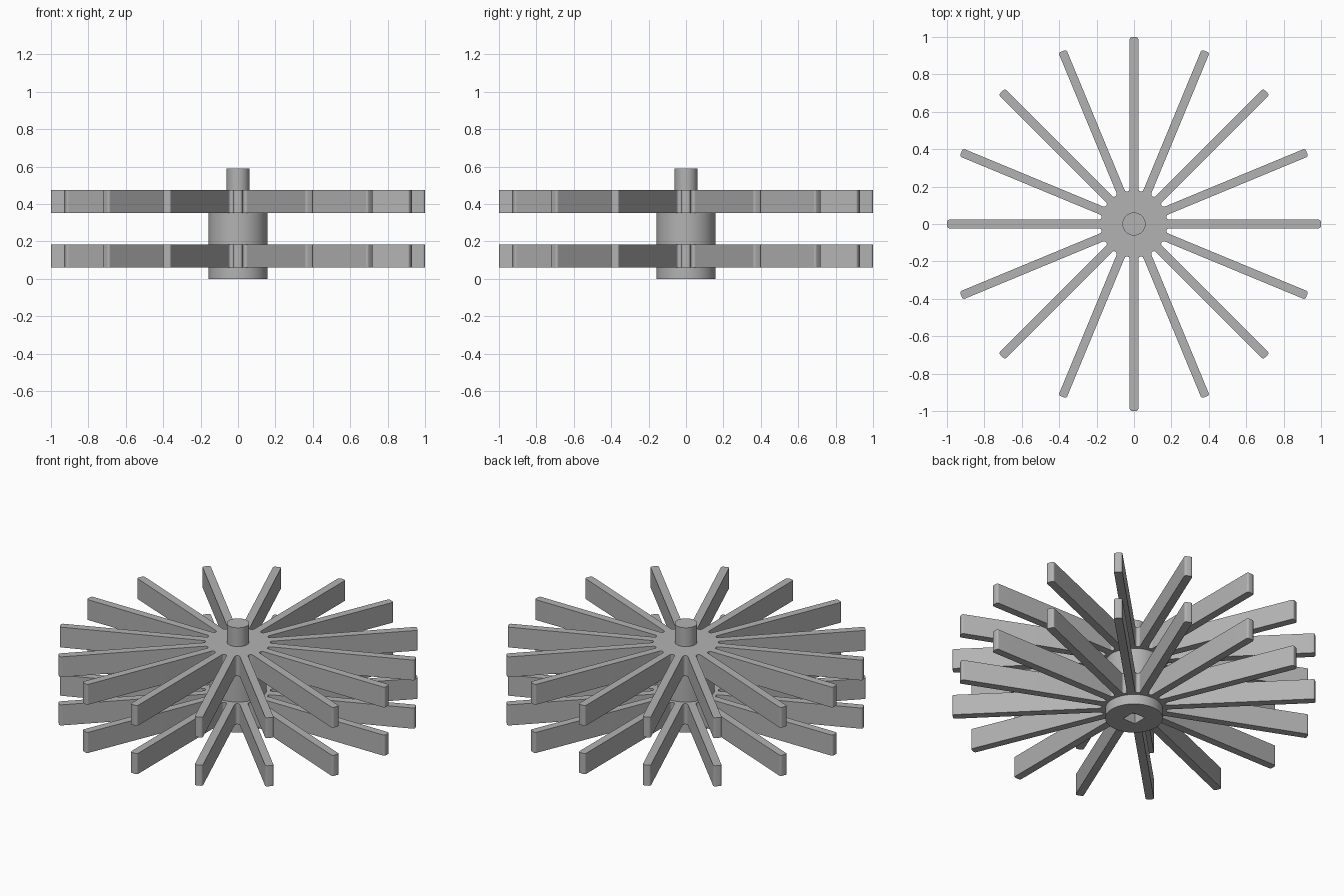
import bpy, bmesh
from math import pi, sin, cos, radians
from mathutils import Vector, Matrix

cube = bpy.data.objects.get("Cube")
if cube:
    bpy.data.objects.remove(cube, do_unlink=True)

GREY = (0.45, 0.45, 0.45, 1)
mat = bpy.data.materials.new("plain grey")
mat.use_nodes = True
mat.diffuse_color = GREY
mat.node_tree.nodes["Principled BSDF"].inputs["Base Color"].default_value = GREY

BLADES = 16
HALF_STEP = pi / BLADES
HALF_WIDTH = 0.023
TIP_ROUND = 0.012
VALLEY_ROUND = 0.0145
HUB_RADIUS = 0.158
PEG_RADIUS = 0.0615


def finish(name, bm):
    bmesh.ops.recalc_face_normals(bm, faces=bm.faces)
    mesh = bpy.data.meshes.new(name)
    bm.to_mesh(mesh)
    bm.free()
    mesh.materials.append(mat)
    obj = bpy.data.objects.new(name, mesh)
    bpy.context.collection.objects.link(obj)
    return obj


def smooth(obj):
    bpy.ops.object.select_all(action="DESELECT")
    obj.select_set(True)
    bpy.context.view_layer.objects.active = obj
    bpy.ops.object.shade_smooth_by_angle(angle=radians(32))


def arc(centre, radius, start, end, steps):
    return [centre + radius * Vector((cos(a), sin(a)))
            for a in (start + (end - start) * i / steps for i in range(steps + 1))]


def rotor(name, bottom, top):
    # One blade tip and the rounded valley after it, repeated around the axis
    tip_x, tip_y = 1 - TIP_ROUND, HALF_WIDTH - TIP_ROUND
    section = arc(Vector((tip_x, -tip_y)), TIP_ROUND, -pi / 2, 0, 5)
    section += arc(Vector((tip_x, tip_y)), TIP_ROUND, 0, pi / 2, 5)
    reach = (HALF_WIDTH + VALLEY_ROUND) / sin(HALF_STEP)
    valley = reach * Vector((cos(HALF_STEP), sin(HALF_STEP)))
    section += arc(valley, VALLEY_ROUND, 1.5 * pi, pi / 2 + 2 * HALF_STEP, 10)
    bm = bmesh.new()
    outline = []
    for i in range(BLADES):
        turn = Matrix.Rotation(2 * HALF_STEP * i, 2)
        outline += [bm.verts.new((*(turn @ p), bottom)) for p in section]
    face = bm.faces.new(outline)
    sides = bmesh.ops.extrude_face_region(bm, geom=[face])["geom"]
    bmesh.ops.translate(bm, vec=(0, 0, top - bottom),
                        verts=[v for v in sides if isinstance(v, bmesh.types.BMVert)])
    smooth(finish(name, bm))


def cylinder(name, radius, bottom, top, sides=64):
    bm = bmesh.new()
    bmesh.ops.create_cone(bm, cap_ends=True, segments=sides, radius1=radius,
                          radius2=radius, depth=top - bottom,
                          matrix=Matrix.Translation((0, 0, (top + bottom) / 2)))
    return finish(name, bm)


# Two stacked bladed wheels
rotor("lower_blade_wheel", 0.06, 0.185)
rotor("upper_blade_wheel", 0.353, 0.476)

# Hub with a square drive socket in its underside
hub = cylinder("hub", HUB_RADIUS, 0, 0.36)
cutter = cylinder("socket_cutter", 0.06, -0.1, 0.12, sides=4)
cutter.matrix_world = Matrix.Rotation(pi / 4, 4, "Z")
cutter.hide_render = True
cutter.hide_viewport = True
socket = hub.modifiers.new("socket", "BOOLEAN")
socket.operation = "DIFFERENCE"
socket.solver = "EXACT"
socket.object = cutter
smooth(hub)

# Shaft on top
smooth(cylinder("top_shaft", PEG_RADIUS, 0.47, 0.59))
